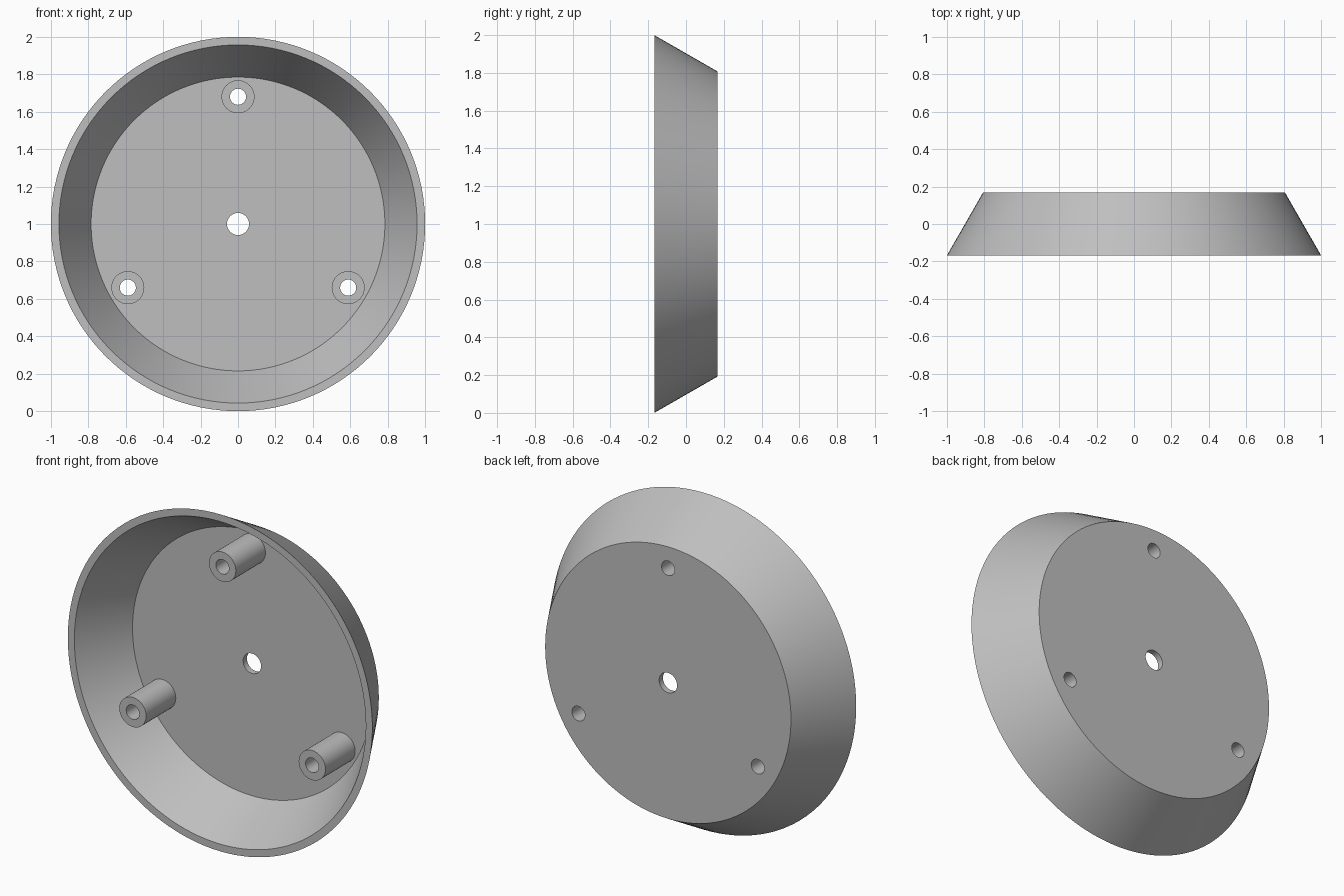
import bpy
import bmesh
import math
from mathutils import Matrix, Vector

if "Cube" in bpy.data.objects:
    bpy.data.objects.remove(bpy.data.objects["Cube"], do_unlink=True)

RIM_Y, FLOOR_Y, BACK_Y = -0.168, 0.132, 0.168
POST_FRONT_Y = -0.146
CENTRE = Vector((0, 0, 1))
POST_R, BORE_R, HOLE_R = 0.088, 0.043, 0.059

grey = bpy.data.materials.new("plain grey")
grey.use_nodes = True
colour = (0.52, 0.52, 0.52, 1)
grey.diffuse_color = colour
grey.node_tree.nodes["Principled BSDF"].inputs["Base Color"].default_value = colour


def lathe(name, profile, centre, steps):
    """Spin a closed (radius, y) profile about the y axis."""
    bm = bmesh.new()
    verts = [bm.verts.new((r, y, 0)) for r, y in profile]
    edges = [bm.edges.new((v, verts[i - 1])) for i, v in enumerate(verts)]
    bmesh.ops.spin(bm, geom=verts + edges, cent=(0, 0, 0), axis=(0, 1, 0),
                   angle=math.tau, steps=steps, use_merge=True)
    bmesh.ops.remove_doubles(bm, verts=bm.verts, dist=0.0001)
    bmesh.ops.recalc_face_normals(bm, faces=bm.faces)
    mesh = bpy.data.meshes.new(name)
    bm.to_mesh(mesh)
    bm.free()
    obj = bpy.data.objects.new(name, mesh)
    obj.location = centre
    mesh.materials.append(grey)
    bpy.context.collection.objects.link(obj)
    return obj


def activate(obj):
    bpy.ops.object.select_all(action="DESELECT")
    obj.select_set(True)
    bpy.context.view_layer.objects.active = obj


# Flared dish with a centre hole
dish = lathe("dish", [(HOLE_R, FLOOR_Y), (0.785, FLOOR_Y), (0.957, RIM_Y),
                      (1.0, RIM_Y), (0.807, BACK_Y), (HOLE_R, BACK_Y)], CENTRE, 128)

# Three hollow posts, with their bores running through the floor
parts = [dish]
for i, label in enumerate(("top", "right", "left")):
    centre = CENTRE + Matrix.Rotation(-i * math.tau / 3, 3, "Y") @ Vector((0, 0, 0.68))
    parts.append(lathe(label + "_post",
                       [(POST_R, FLOOR_Y + 0.01), (POST_R, POST_FRONT_Y),
                        (BORE_R, POST_FRONT_Y), (BORE_R, FLOOR_Y + 0.01)], centre, 48))

    bpy.ops.mesh.primitive_cylinder_add(
        vertices=48, radius=BORE_R, depth=0.2,
        location=(centre.x, BACK_Y, centre.z), rotation=(math.pi / 2, 0, 0))
    cutter = bpy.context.object
    cutter.name = label + "_bore_cutter"
    cutter.hide_render = True
    cutter.data.materials.append(grey)
    cut = dish.modifiers.new("bore", "BOOLEAN")
    cut.operation = "DIFFERENCE"
    cut.solver = "EXACT"
    cut.object = cutter
    activate(dish)
    bpy.ops.object.modifier_apply(modifier=cut.name)
    bpy.data.objects.remove(cutter, do_unlink=True)

# Smooth round walls, crisp rims
for part in parts:
    activate(part)
    bpy.ops.object.shade_smooth_by_angle(angle=math.radians(30))
